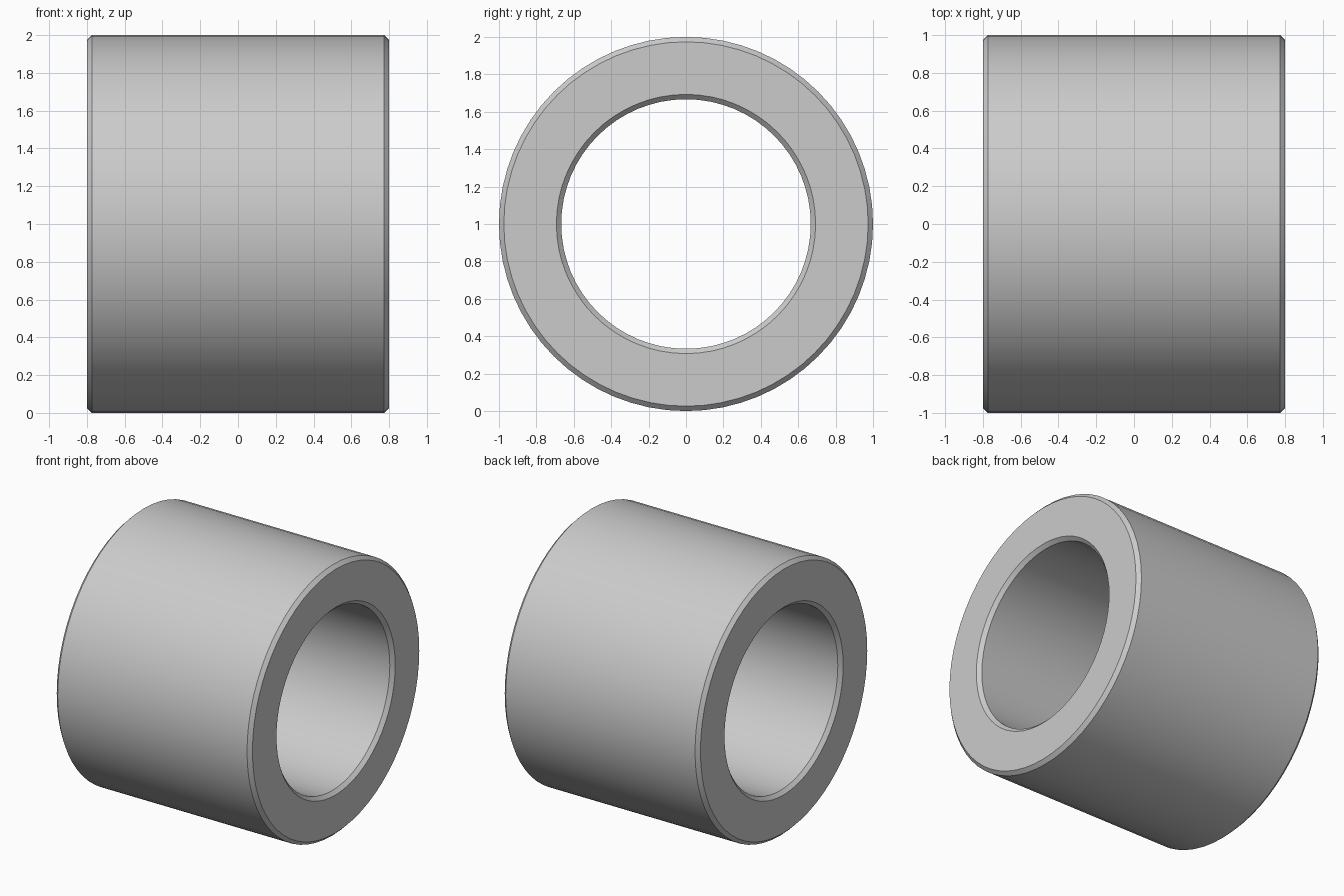
import bpy, bmesh, math

if "Cube" in bpy.data.objects:
    bpy.data.objects.remove(bpy.data.objects["Cube"])

R_OUT, R_IN, HALF, CH, SEG = 1.0, 0.667, 0.8, 0.026, 64

# Chamfered wall cross-section as (x, radius), revolved around the x axis
profile = [
    (-HALF + CH, R_OUT), (HALF - CH, R_OUT),
    (HALF, R_OUT - CH), (HALF, R_IN + CH),
    (HALF - CH, R_IN), (-HALF + CH, R_IN),
    (-HALF, R_IN + CH), (-HALF, R_OUT - CH),
]

bm = bmesh.new()
rings = []
for i in range(SEG):
    a = 2 * math.pi * i / SEG
    rings.append([bm.verts.new((x, r * math.cos(a), r * math.sin(a))) for x, r in profile])

n = len(profile)
for i in range(SEG):
    a, b = rings[i], rings[(i + 1) % SEG]
    for j in range(n):
        k = (j + 1) % n
        bm.faces.new((a[j], a[k], b[k], b[j]))
bmesh.ops.recalc_face_normals(bm, faces=bm.faces)

# Bushing standing on its side on the ground
mesh = bpy.data.meshes.new("bushing")
bm.to_mesh(mesh)
bm.free()
bushing = bpy.data.objects.new("bushing", mesh)
bushing.location.z = R_OUT
bpy.context.collection.objects.link(bushing)

# Smooth walls, crisp chamfers
bpy.context.view_layer.objects.active = bushing
bushing.select_set(True)
bpy.ops.object.shade_smooth_by_angle(angle=math.radians(30))
